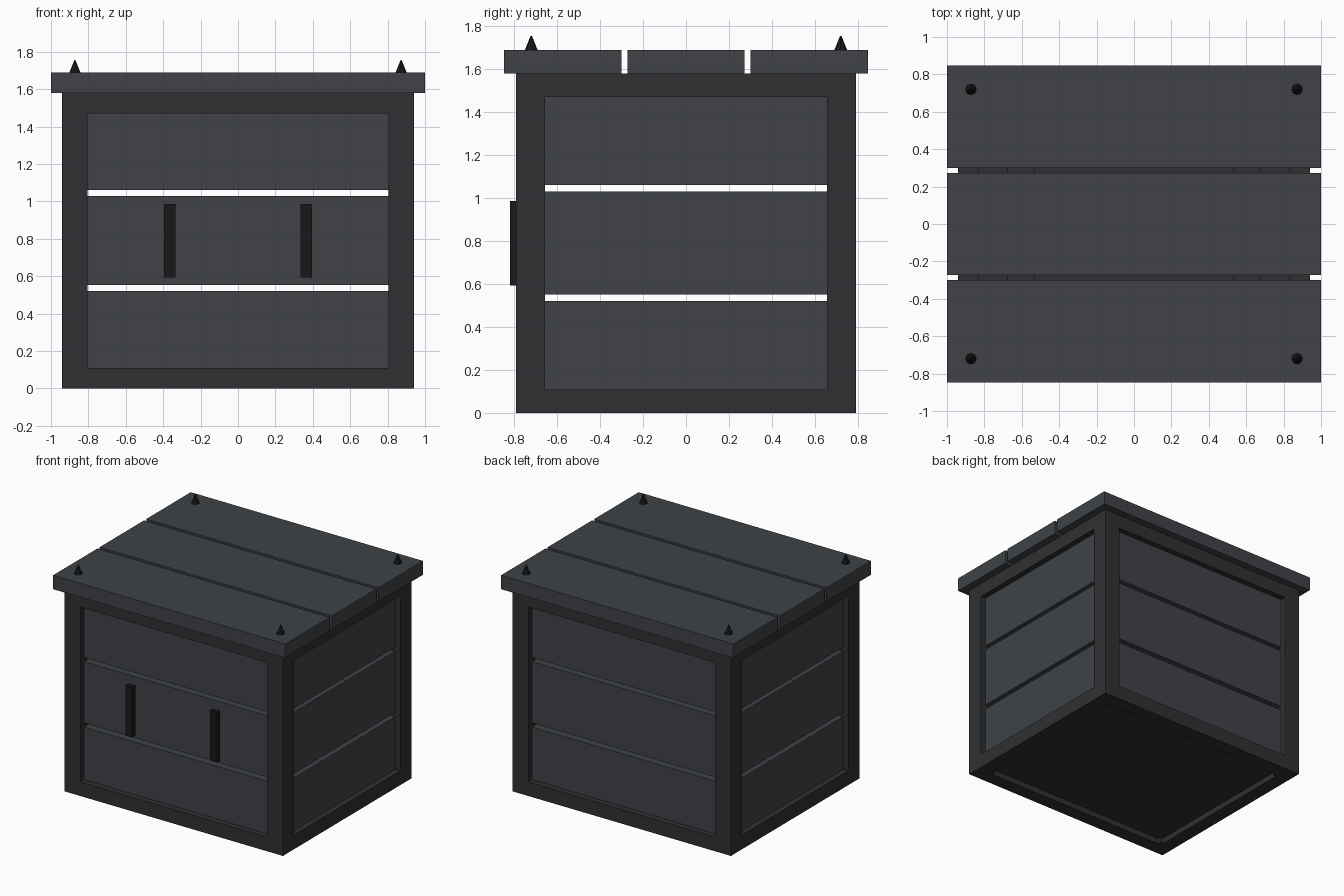
import bpy

if "Cube" in bpy.data.objects:
    bpy.data.objects.remove(bpy.data.objects["Cube"])


def material(name, rgb):
    m = bpy.data.materials.new(name)
    m.diffuse_color = (*rgb, 1)
    m.use_nodes = True
    m.node_tree.nodes["Principled BSDF"].inputs["Base Color"].default_value = m.diffuse_color
    return m


PLANK = material("plank_grey", (0.05, 0.055, 0.063))
FRAME = material("frame_grey", (0.029, 0.03, 0.033))
IRON = material("iron_black", (0.009, 0.009, 0.01))


def box(name, lo, hi, mat):
    bpy.ops.mesh.primitive_cube_add(size=1, location=[(a + b) / 2 for a, b in zip(lo, hi)])
    o = bpy.context.object
    o.name = name
    o.scale = [b - a for a, b in zip(lo, hi)]
    bpy.ops.object.transform_apply(location=False, rotation=False, scale=True)
    o.data.materials.append(mat)
    return o


def span(s, a, b):
    """Interval a..b mirrored to side s."""
    return sorted((s * a, s * b))


X, Y, H = 0.94, 0.79, 1.58      # body half sizes and height
POST, BAR, INSET = 0.135, 0.11, 0.045
PX, PY = X - POST, Y - POST

# Corner posts
for sx in (-1, 1):
    for sy in (-1, 1):
        x0, x1 = span(sx, PX, X)
        y0, y1 = span(sy, PY, Y)
        box("corner_post", (x0, y0, 0), (x1, y1, H), FRAME)

# Rails and wall planks on each side
ROWS = [(BAR, 0.52), (0.552, 1.03), (1.06, H - BAR)]
for s in (-1, 1):
    for z0, z1 in [(0, BAR), (H - BAR, H)]:
        y0, y1 = span(s, Y - BAR, Y)
        box("long_rail", (-PX, y0, z0), (PX, y1, z1), FRAME)
        x0, x1 = span(s, X - BAR, X)
        box("short_rail", (x0, -PY, z0), (x1, PY, z1), FRAME)
    for z0, z1 in ROWS:
        y0, y1 = span(s, Y - BAR, Y - INSET)
        box("long_wall_plank", (-PX, y0, z0), (PX, y1, z1), PLANK)
        x0, x1 = span(s, X - BAR, X - INSET)
        box("short_wall_plank", (x0, -PY, z0), (x1, PY, z1), PLANK)

# Floor, recessed in the bottom frame
box("floor", (-X + BAR, -Y + BAR, INSET), (X - BAR, Y - BAR, BAR), FRAME)

# Lid planks and the battens joining them underneath
for y0, y1 in [(-0.847, -0.3), (-0.273, 0.273), (0.3, 0.847)]:
    box("lid_plank", (-1, y0, H), (1, y1, 1.688), PLANK)
for s in (-1, 1):
    x0, x1 = span(s, 0.53, 0.68)
    box("lid_batten", (x0, -0.65, H - 0.05), (x1, 0.65, H), FRAME)

# Front handles
for s in (-1, 1):
    x0, x1 = span(s, 0.335, 0.395)
    box("handle", (x0, -0.82, 0.592), (x1, -0.785, 0.985), IRON)

# Corner spikes
for sx in (-1, 1):
    for sy in (-1, 1):
        bpy.ops.mesh.primitive_cone_add(vertices=8, radius1=0.031, radius2=0.003, depth=0.07,
                                        location=(sx * 0.872, sy * 0.72, 1.72))
        o = bpy.context.object
        o.name = "lid_spike"
        o.data.materials.append(IRON)
